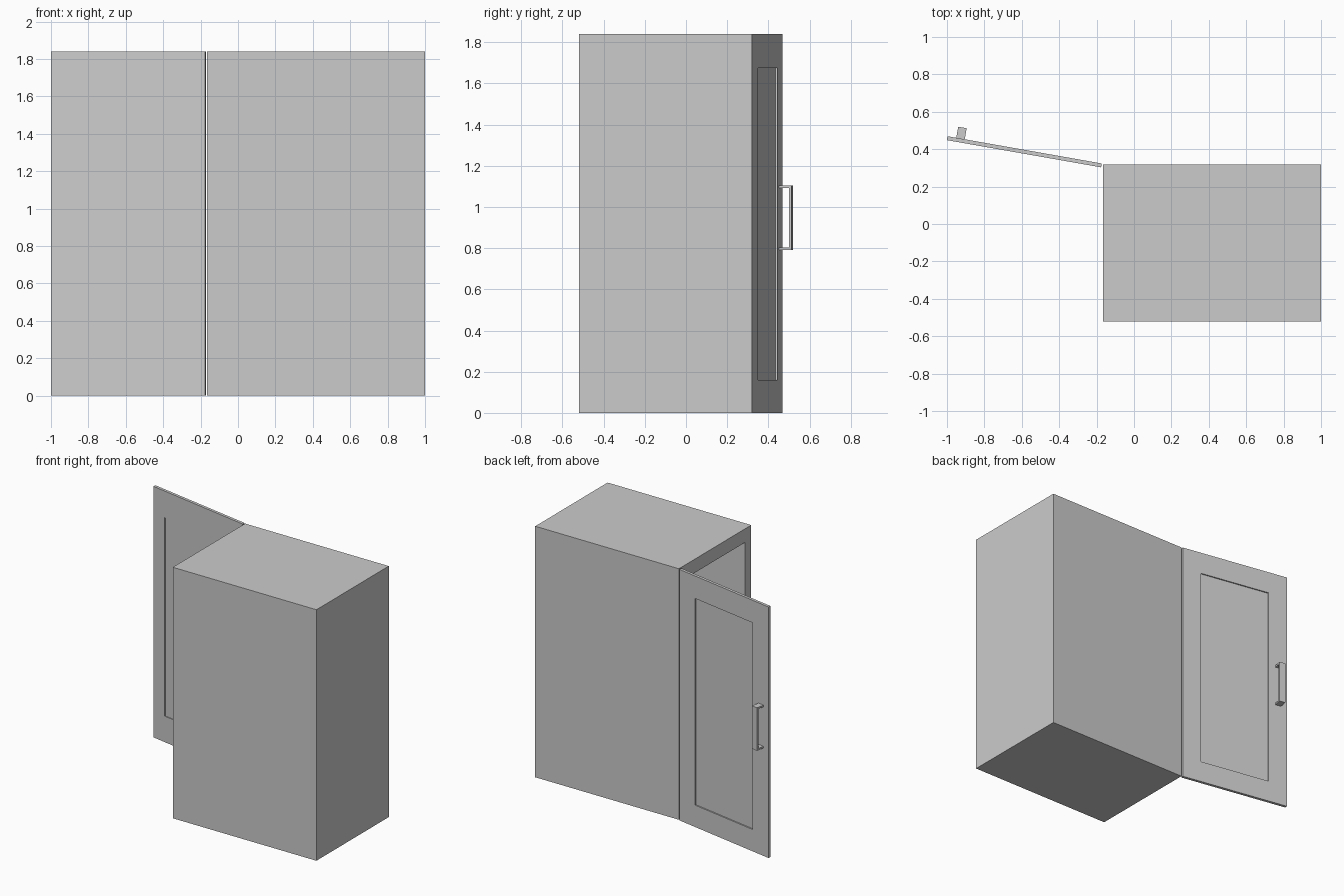
import bpy
import bmesh
from math import radians
from mathutils import Matrix, Vector

if "Cube" in bpy.data.objects:
    bpy.data.objects.remove(bpy.data.objects["Cube"])


def box(name, lo, hi):
    """Axis-aligned box from two opposite corners."""
    lo, hi = Vector(lo), Vector(hi)
    bm = bmesh.new()
    bmesh.ops.create_cube(bm, size=1)
    bmesh.ops.scale(bm, vec=hi - lo, verts=bm.verts)
    bmesh.ops.translate(bm, vec=(lo + hi) / 2, verts=bm.verts)
    mesh = bpy.data.meshes.new(name)
    bm.to_mesh(mesh)
    bm.free()
    obj = bpy.data.objects.new(name, mesh)
    bpy.context.collection.objects.link(obj)
    return obj


def cut(obj, lo, hi):
    """Carve a box-shaped recess out of obj and discard the cutter."""
    cutter = box("cutter", lo, hi)
    cutter.hide_render = True
    mod = obj.modifiers.new("recess", 'BOOLEAN')
    mod.operation = 'DIFFERENCE'
    mod.solver = 'EXACT'
    mod.object = cutter
    bpy.context.view_layer.objects.active = obj
    bpy.ops.object.modifier_apply(modifier=mod.name)
    bpy.data.objects.remove(cutter)


H = 1.84

# Hollow cabinet, open on its left side
body = box("cabinet_body", (-0.165, -0.52, 0), (1.0, 0.318, H))
cut(body, (-0.3, -0.45, 0.1), (0.93, 0.248, H - 0.1))

# Door, built with the hinge edge at its local origin
L, T = 0.837, 0.021
door = box("door", (-L, 0, 0), (0, T, H))
cut(door, (-L + 0.147, T - 0.009, 0.16), (-0.147, T + 0.1, H - 0.165))
cut(door, (-L + 0.106, -0.1, 0.19), (-0.106, 0.006, H - 0.195))

# U-shaped pull handle on the outer door face
hx0, hx1, hy = -0.79, -0.744, 0.081
hz0, hz1, ht = 0.79, 1.105, 0.013
handle = [box("handle_grip", (hx0, hy - ht, hz0), (hx1, hy, hz1))]
for name, z in (("handle_lower_post", hz0), ("handle_upper_post", hz1 - ht)):
    handle.append(box(name, (hx0, T, z), (hx1, hy - ht, z + ht)))

# Swing the door assembly open
swing = Matrix.Translation((-0.176, 0.303, 0)) @ Matrix.Rotation(radians(-10), 4, 'Z')
for obj in [door] + handle:
    obj.data.transform(swing)
